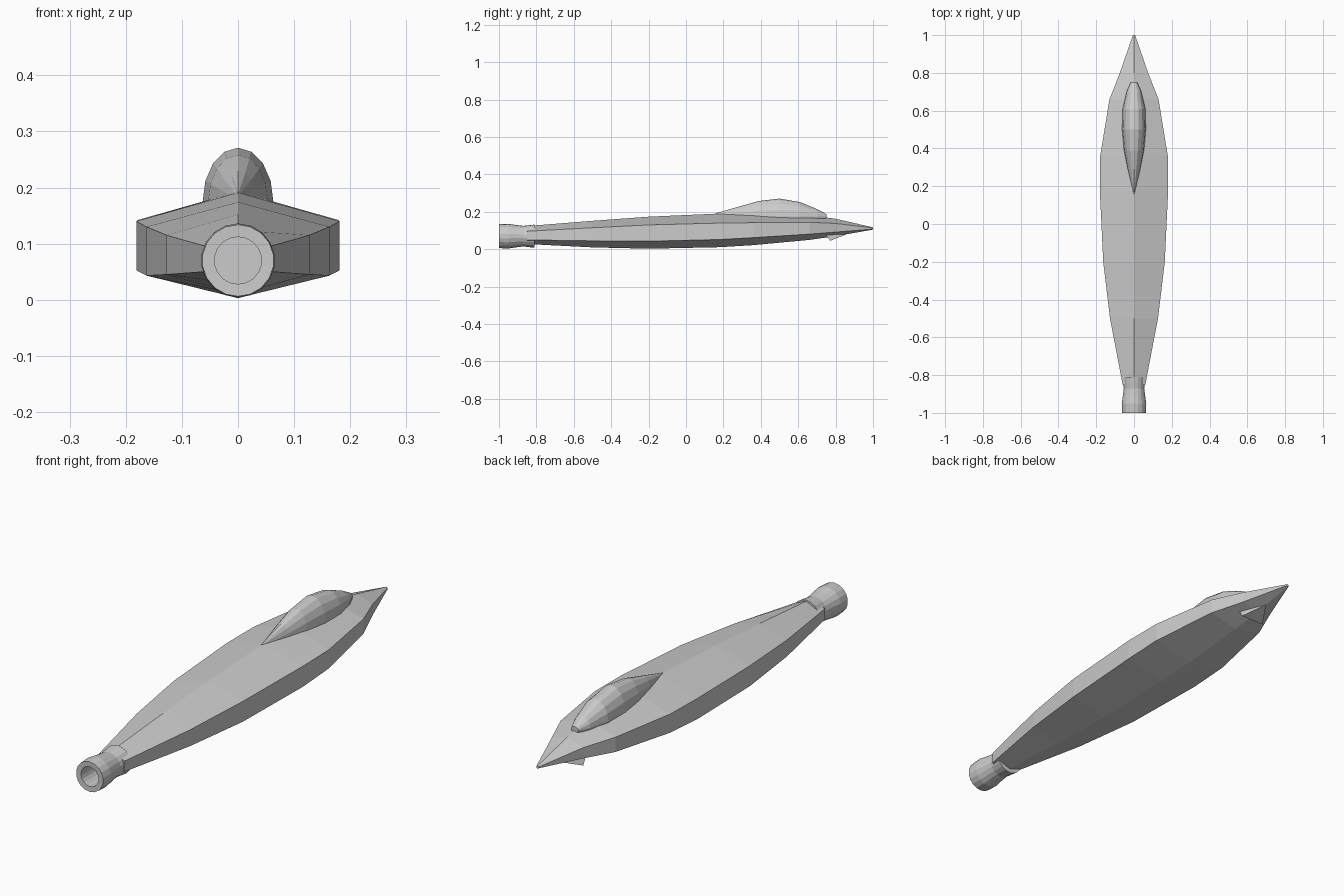
import bpy, math

cube = bpy.data.objects.get("Cube")
if cube:
    bpy.data.objects.remove(cube, do_unlink=True)

grey = bpy.data.materials.new("light_grey")
grey.use_nodes = True
grey.diffuse_color = (0.6, 0.6, 0.6, 1)
grey.node_tree.nodes["Principled BSDF"].inputs["Base Color"].default_value = (0.6, 0.6, 0.6, 1)


def add_mesh(name, verts, faces):
    mesh = bpy.data.meshes.new(name)
    mesh.from_pydata(verts, [], faces)
    mesh.materials.append(grey)
    obj = bpy.data.objects.new(name, mesh)
    bpy.context.collection.objects.link(obj)
    return obj


def loft(name, rings):
    """Skin equal-length rings that run towards +y, and cap both ends."""
    n = len(rings[0])
    faces = [(r * n + i, r * n + (i + 1) % n, (r + 1) * n + (i + 1) % n, (r + 1) * n + i)
             for r in range(len(rings) - 1) for i in range(n)]
    last = (len(rings) - 1) * n
    faces.append(tuple(reversed(range(n))))
    faces.append(tuple(range(last, last + n)))
    return add_mesh(name, [v for ring in rings for v in ring], faces)


def ellipse(y, rx, rz, zc, n=16):
    angles = [2 * math.pi * i / n for i in range(n)]
    return [(rx * math.sin(a), y, zc + rz * math.cos(a)) for a in angles]


def hull_ring(y, w, ridge, upper, lower, keel):
    return [(0, y, ridge), (w, y, upper), (w, y, lower),
            (0, y, keel), (-w, y, lower), (-w, y, upper)]


# Hull: y, half width, ridge, upper edge, lower edge, keel
hull = [
    (-0.85, 0.06, 0.124, 0.096, 0.05, 0.028),
    (-0.5, 0.127, 0.152, 0.115, 0.045, 0.01),
    (-0.2, 0.163, 0.174, 0.13, 0.043, 0.003),
    (0.18, 0.181, 0.191, 0.14, 0.052, 0.011),
    (0.36, 0.179, 0.193, 0.142, 0.062, 0.022),
    (0.66, 0.13, 0.182, 0.144, 0.081, 0.05),
    (0.8, 0.075, 0.163, 0.138, 0.092, 0.07),
    (1.0, 0.006, 0.117, 0.114, 0.108, 0.105),
]
loft("hull", [hull_ring(*s) for s in hull])

# Canopy: y, half width, top height
canopy = [
    (0.16, 0.003, 0.193), (0.29, 0.034, 0.23), (0.39, 0.053, 0.258),
    (0.5, 0.063, 0.271), (0.61, 0.06, 0.252), (0.7, 0.039, 0.215),
    (0.75, 0.017, 0.188),
]
loft("canopy", [ellipse(y, w, top - 0.175, 0.175) for y, w, top in canopy])

# Exhaust nozzle: hollow flared tube with a closed floor
nozzle = [
    (-0.86, 0.042), (-0.999, 0.042), (-1.0, 0.064), (-0.95, 0.066),
    (-0.91, 0.06), (-0.87, 0.055), (-0.81, 0.062),
]
loft("exhaust_nozzle", [ellipse(y, r, r, 0.07, 18) for y, r in nozzle])

# Small wedge under the nose
add_mesh("chin_wedge",
         [(-0.055, 0.77, 0.045), (0.055, 0.77, 0.045), (0, 0.86, 0.08),
          (-0.05, 0.74, 0.09), (0.05, 0.74, 0.09)],
         [(0, 2, 1), (0, 1, 4, 3), (0, 3, 2), (1, 2, 4), (2, 3, 4)])
